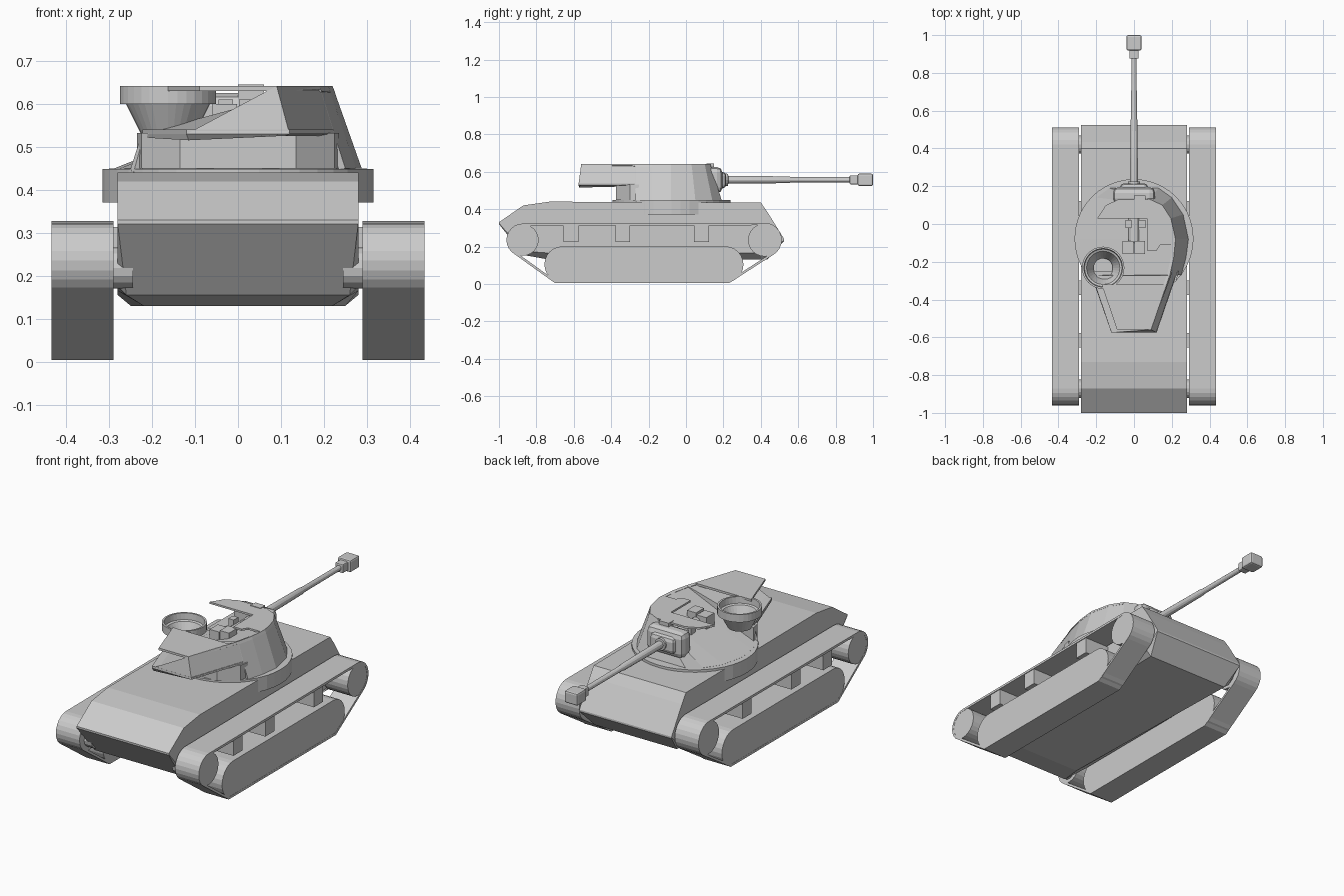
import bpy, bmesh
from math import pi, cos, sin
from mathutils import Matrix

if "Cube" in bpy.data.objects:
    bpy.data.objects.remove(bpy.data.objects["Cube"])


def finish(name, bm, smooth=False, thick=0):
    bmesh.ops.recalc_face_normals(bm, faces=bm.faces)
    me = bpy.data.meshes.new(name)
    bm.to_mesh(me)
    bm.free()
    ob = bpy.data.objects.new(name, me)
    bpy.context.collection.objects.link(ob)
    if thick:
        m = ob.modifiers.new("thickness", 'SOLIDIFY')
        m.thickness = thick
        m.offset = -1
    if smooth:
        bpy.context.view_layer.objects.active = ob
        ob.select_set(True)
        bpy.ops.object.shade_smooth_by_angle(angle=0.5)
        ob.select_set(False)
    return ob


def loft(name, rings, cap=True, thick=0, closed=True, smooth=False):
    bm = bmesh.new()
    vs = [[bm.verts.new(p) for p in r] for r in rings]
    n = len(vs[0])
    for a, b in zip(vs, vs[1:]):
        for i in range(n if closed else n - 1):
            bm.faces.new((a[i], a[(i + 1) % n], b[(i + 1) % n], b[i]))
    if cap:
        bm.faces.new(vs[0])
        bm.faces.new(vs[-1])
    return finish(name, bm, smooth, thick)


def box(name, x0, x1, y0, y1, z0, z1, bevel=0):
    bm = bmesh.new()
    bmesh.ops.create_cube(bm, size=1, matrix=Matrix.Translation(
        ((x0 + x1) / 2, (y0 + y1) / 2, (z0 + z1) / 2)) @ Matrix.Diagonal((x1 - x0, y1 - y0, z1 - z0, 1)))
    if bevel:
        bmesh.ops.bevel(bm, geom=bm.edges[:], offset=bevel, segments=2, profile=0.5, affect='EDGES')
    return finish(name, bm)


def circle(cy, cz, r, n=24):
    return [(cy + r * cos(2 * pi * i / n), cz + r * sin(2 * pi * i / n)) for i in range(n)]


def hull2d(pts):
    pts = sorted(set(pts))

    def half(seq):
        out = []
        for p in seq:
            while len(out) > 1 and ((out[-1][0] - out[-2][0]) * (p[1] - out[-2][1])
                                    - (out[-1][1] - out[-2][1]) * (p[0] - out[-2][0])) <= 1e-9:
                out.pop()
            out.append(p)
        return out[:-1]
    return half(pts) + half(pts[::-1])


def side_prism(name, yz, x0, x1, cap=True, thick=0):
    return loft(name, [[(x, y, z) for y, z in yz] for x in (x0, x1)], cap, thick)


def mirror_loop(half):
    return half + [(-p[0],) + tuple(p[1:]) for p in reversed(half)]


def lathe(name, prof, cx, cy, n=32):
    return loft(name, [[(cx + r * cos(2 * pi * i / n), cy + r * sin(2 * pi * i / n), z)
                        for i in range(n)] for r, z in prof], False)


# Hull: sections along y as (y, top, lower side edge, bottom, bottom half width)
sections = [(-1.0, .33, .325, .32, .28), (-.87, .42, .175, .155, .26), (-.73, .44, .165, .13, .22),
            (.40, .435, .165, .13, .25), (.435, .385, .155, .13, .25), (.525, .24, .235, .23, .28)]
loft("hull", [mirror_loop([(.28, y, t), (.28, y, m), (w, y, b)]) for y, t, m, b, w in sections])

# Running gear, both sides
REAR, FRONT = (-.872, .235, .088), (.42, .235, .092)
WHEELS = hull2d(circle(-.66, .104, .097) + circle(.21, .104, .097))
outline = hull2d(circle(*REAR) + circle(*FRONT) + [(-.70, .004), (.23, .004)])
for s, side in ((1, "right"), (-1, "left")):
    a, b = s * .29, s * .434
    side_prism("track_band_" + side, outline, a, b, False, .013)
    side_prism("road_wheel_block_" + side, WHEELS, a, s * .433)
    for end, (y, z, r) in (("rear", REAR), ("front", FRONT)):
        side_prism(f"{end}_wheel_{side}", circle(y, z, r - .004), a, s * .433)
        side_prism(f"{end}_hub_{side}", circle(y, .218, .048, 16), s * .245, a)
    for i, y in enumerate((-.615, -.338, .083)):
        x0, x1 = sorted((s * .275, s * .43))
        box(f"return_support_{side}_{i}", x0, x1, y - .039, y + .039, .225, .314)

# Turret ring
lathe("turret_ring", [(.001, .37), (.315, .37), (.315, .449), (.001, .452)], 0, -.0775, 40)

# Turret wall: bottom x, y, z and top x, y
wall = [(.13, .19, .45, .085, .13), (.20, .14, .45, .15, .10), (.26, .05, .45, .195, .03),
        (.288, -.08, .45, .22, -.08), (.275, -.18, .45, .21, -.18), (.25, -.27, .45, .19, -.27),
        (.224, -.272, .53, .189, -.272), (.12, -.575, .53, .09, -.56)]
loop = mirror_loop(wall)
loft("turret_wall", [[p[:3] for p in loop], [(p[3], p[4], .642) for p in loop]], False, .016)


def plate(name, xy, z, t):
    loft(name, [[(x, y, z) for x, y in xy], [(x, y, z - t) for x, y in xy]])


plate("bustle_floor", mirror_loop([(.222, -.274), (.12, -.574)]), .541, .011)
plate("bustle_roof", mirror_loop([(.171, -.32), (.09, -.559)]), .642, .012)
plate("front_roof", [(.216, -.11), (.219, -.08), (.194, .03), (.15, .099), (.085, .129), (-.085, .129),
                     (-.15, .099), (-.194, .03), (.07, .03), (.07, -.14), (.12, -.14), (.14, -.11)], .642, .01)
plate("turret_rear_base", mirror_loop([(.235, -.25), (.225, -.30), (.135, -.375)]), .532, .082)

# Commander's ring, an open bowl on a flared neck
lathe("hatch_ring", [(.06, .525), (.098, .60), (.112, .60), (.112, .642), (.102, .642),
                     (.099, .607), (.088, .603), (.05, .525), (.06, .525)], -.163, -.232)

# Gun mount, barrel and muzzle brake
box("gun_mount", -.112, .112, .105, .195, .485, .625, .03)
box("gun_mount_face", -.075, .075, .16, .215, .51, .60, .022)
box("sight_block", .0, .06, .11, .15, .61, .645)


def y_tube(name, prof, n=12, z=.557):
    loft(name, [[(r * cos(2 * pi * i / n), y, z + r * sin(2 * pi * i / n)) for i in range(n)]
                for y, r in prof], smooth=True)


y_tube("barrel", [(.15, .034), (.225, .032), (.226, .021), (.55, .018), (.56, .015), (.89, .014)])
box("muzzle_collar", -.024, .024, .875, .925, .533, .581, .005)
box("muzzle_brake", -.04, .04, .918, 1.0, .524, .59, .009)

# Breech and fittings inside the open turret
y_tube("breech_tube", [(-.10, .03), (.12, .03)])
box("breech_block_left", -.06, -.002, -.16, -.09, .49, .60)
box("breech_block_right", .002, .057, -.16, -.09, .50, .61)
box("recoil_guide_left", -.045, -.012, -.02, .02, .53, .61)
box("recoil_guide_right", .025, .06, -.02, .02, .53, .61)
